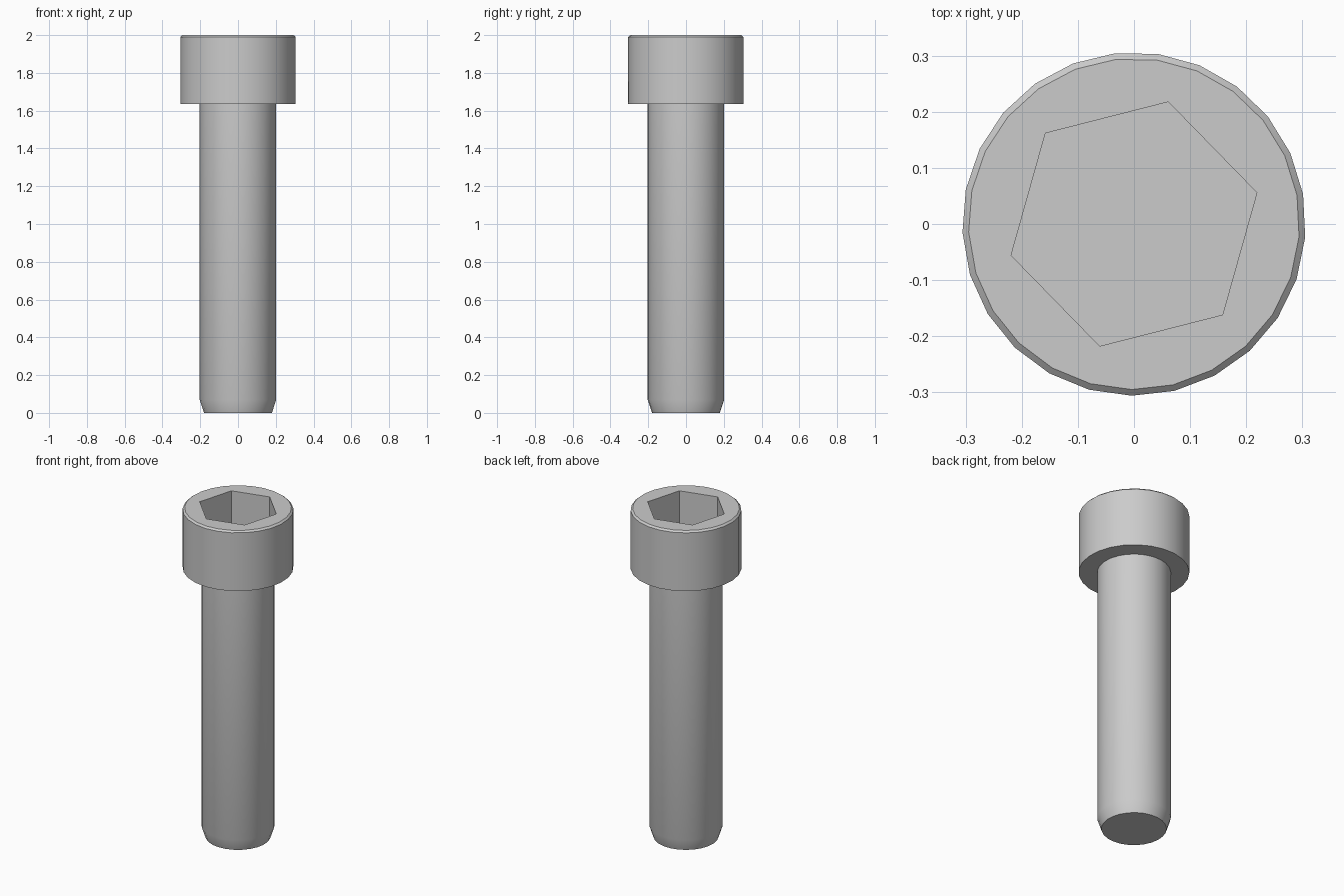
import bpy
import bmesh
from math import cos, sin, radians, tau

SIDES = 25
PHASE = radians(-4.4)
SHAFT_R = 0.203
HEAD_R = 0.306
HEAD_BASE = 1.635

cube = bpy.data.objects.get("Cube")
if cube:
    bpy.data.objects.remove(cube, do_unlink=True)

# Plain steel
steel = bpy.data.materials.new("steel_grey")
steel.use_nodes = True
colour = (0.6, 0.6, 0.6, 1)
steel.diffuse_color = colour
steel.node_tree.nodes["Principled BSDF"].inputs["Base Color"].default_value = colour


def ring(bm, radius, z, sides=SIDES, phase=PHASE):
    """Counter-clockwise polygon of vertices."""
    angles = [phase + tau * i / sides for i in range(sides)]
    return [bm.verts.new((radius * cos(a), radius * sin(a), z)) for a in angles]


def loft(bm, rings):
    """Join successive rings with quads."""
    for low, high in zip(rings, rings[1:]):
        n = len(low)
        for i in range(n):
            j = (i + 1) % n
            bm.faces.new((low[i], low[j], high[j], high[i]))


def loop_edges(bm, verts):
    """Edges around a ring."""
    return [bm.edges.get((v, w)) for v, w in zip(verts, verts[1:] + verts[:1])]


def finish(bm, name):
    mesh = bpy.data.meshes.new(name)
    bm.to_mesh(mesh)
    bm.free()
    mesh.materials.append(steel)
    obj = bpy.data.objects.new(name, mesh)
    bpy.context.collection.objects.link(obj)
    bpy.ops.object.select_all(action='DESELECT')
    obj.select_set(True)
    bpy.context.view_layer.objects.active = obj
    bpy.ops.object.shade_smooth_by_angle(angle=radians(30))


# Shaft with tapered tip, open where it meets the head
bm = bmesh.new()
shaft = [ring(bm, r, z) for r, z in ((0.18, 0), (SHAFT_R, 0.07), (SHAFT_R, HEAD_BASE))]
loft(bm, shaft)
bm.faces.new(shaft[0][::-1])
finish(bm, "shaft")

# Head: underside collar, side wall and chamfered rim
bm = bmesh.new()
head = [ring(bm, r, z) for r, z in ((SHAFT_R, HEAD_BASE), (HEAD_R, HEAD_BASE),
                                    (HEAD_R, 1.99), (0.295, 2))]
loft(bm, head)

# Hexagonal socket sunk into the head
socket = [ring(bm, 0.226, z, 6, radians(14.3)) for z in (2, 1.77)]
loft(bm, socket)
bm.faces.new(socket[1])

# Flat top between rim and socket
top = bmesh.ops.triangle_fill(
    bm, edges=loop_edges(bm, head[-1]) + loop_edges(bm, socket[0]),
    use_beauty=True, normal=(0, 0, 1))
for item in top["geom"]:
    if isinstance(item, bmesh.types.BMFace):
        item.normal_update()
        if item.normal.z < 0:
            item.normal_flip()
finish(bm, "head")
